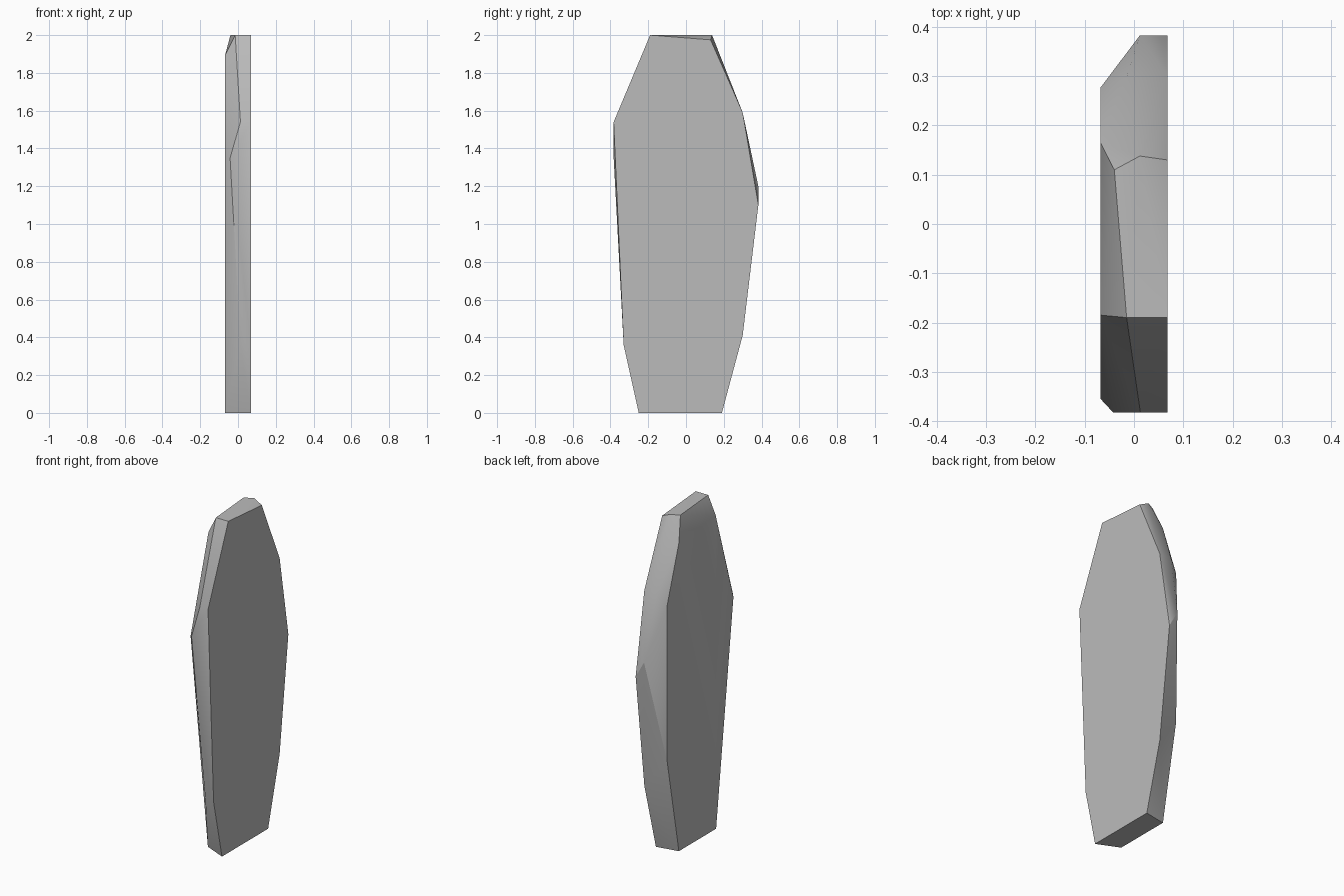
import bpy, bmesh, math

if "Cube" in bpy.data.objects:
    bpy.data.objects.remove(bpy.data.objects["Cube"], do_unlink=True)

HALF = 0.068  # half the slab thickness

# Outlines of the two flat sides, as (y, z)
left_outline = [(-0.19, 2), (0.13, 1.975), (0.30, 1.59), (0.383, 1.10), (0.30, 0.41),
                (0.19, 0), (-0.25, 0), (-0.33, 0.36), (-0.383, 1.54)]
right_outline = [(-0.185, 1.895), (0.165, 1.86), (0.277, 1.525), (0.277, 0.585),
                 (0.165, 0), (-0.19, 0), (-0.355, 1.335)]

# Chipped ridge running around the rim, as (x, y, z)
ridge = [(-0.015, -0.19, 2), (-0.04, 0.11, 2), (0.012, 0.138, 2),
         (-0.015, 0.298, 1.59), (0.012, 0.383, 1.20),
         (0.013, -0.383, 1.54), (-0.042, -0.383, 1.35), (0.014, -0.33, 0.36)]

# Wrap the outlines and ridge in one faceted solid
bm = bmesh.new()
points = [(HALF, y, z) for y, z in left_outline] + [(-HALF, y, z) for y, z in right_outline] + ridge
for p in points:
    bm.verts.new(p)
hull = bmesh.ops.convex_hull(bm, input=bm.verts[:])
bmesh.ops.delete(bm, geom=list({v for v in hull["geom_interior"] if isinstance(v, bmesh.types.BMVert)}),
                 context='VERTS')
bmesh.ops.dissolve_limit(bm, angle_limit=math.radians(0.5), verts=bm.verts[:], edges=bm.edges[:])
bmesh.ops.recalc_face_normals(bm, faces=bm.faces[:])

mesh = bpy.data.meshes.new("stone_slab")
bm.to_mesh(mesh)
bm.free()
slab = bpy.data.objects.new("stone_slab", mesh)
bpy.context.collection.objects.link(slab)

# Single grey stone colour
grey = bpy.data.materials.new("stone_grey")
grey.use_nodes = True
colour = (0.5, 0.5, 0.5, 1)
grey.diffuse_color = colour
grey.node_tree.nodes["Principled BSDF"].inputs["Base Color"].default_value = colour
mesh.materials.append(grey)

# Soften shallow facets, keep the hard rim
bpy.ops.object.select_all(action='DESELECT')
slab.select_set(True)
bpy.context.view_layer.objects.active = slab
bpy.ops.object.shade_smooth_by_angle(angle=math.radians(30))
